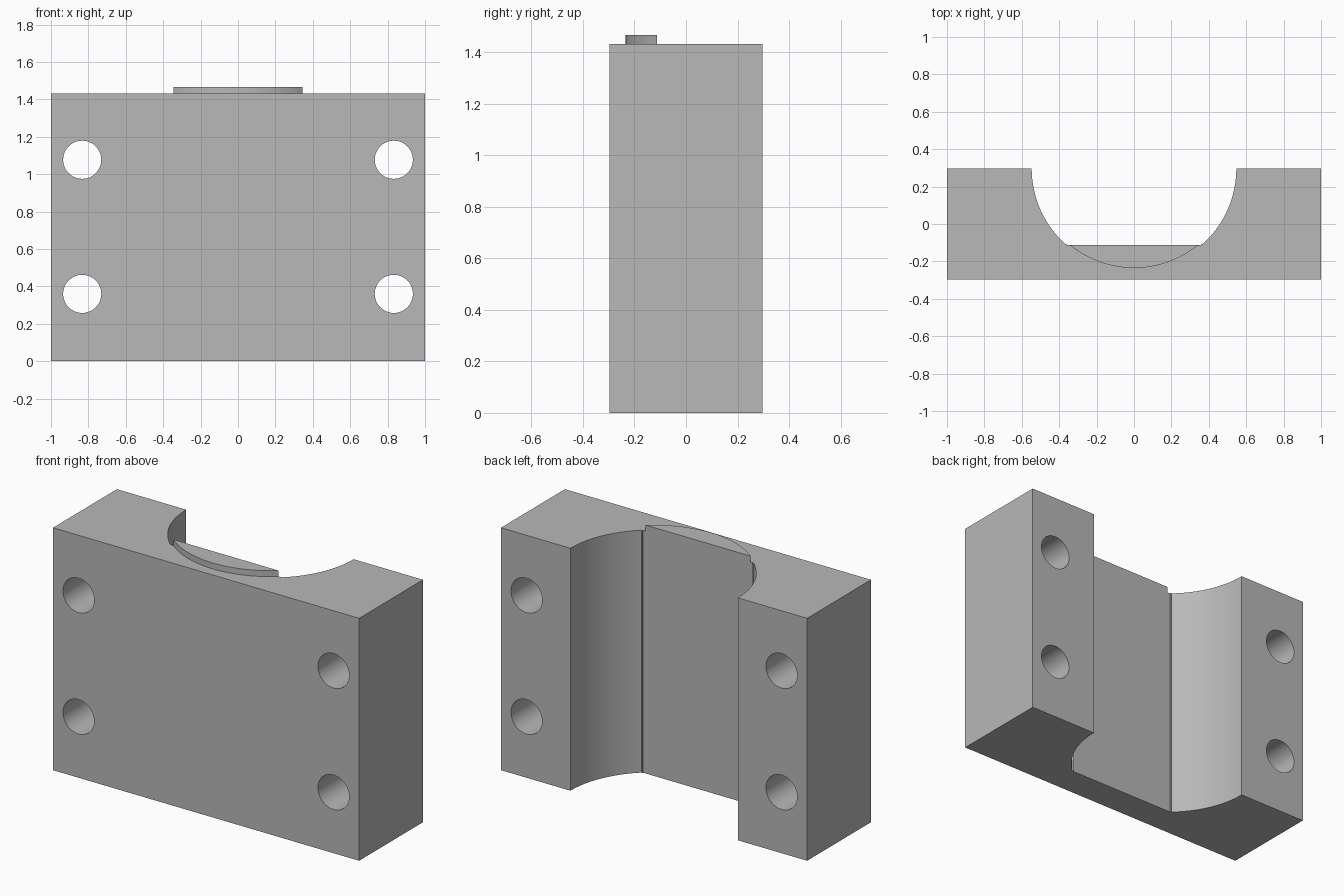
import bpy, bmesh, math

cube = bpy.data.objects.get("Cube")
if cube:
    bpy.data.objects.remove(cube, do_unlink=True)

grey = bpy.data.materials.new("plain_grey")
grey.use_nodes = True
COLOR = (0.48, 0.48, 0.48, 1)
grey.diffuse_color = COLOR
grey.node_tree.nodes["Principled BSDF"].inputs["Base Color"].default_value = COLOR

HALF_DEPTH, HEIGHT, TAB_TOP = 0.298, 1.432, 1.467
FLAT_Y = -0.112


def arc(radius, cy, start, end, steps):
    """Points on a circle centred on x = 0, angles in radians."""
    angles = [start + (end - start) * i / steps for i in range(steps + 1)]
    return [(radius * math.cos(a), cy + radius * math.sin(a)) for a in angles]


def prism(name, outline, z0, z1):
    """Extrude a flat outline upward from z0 to z1."""
    bm = bmesh.new()
    face = bm.faces.new([bm.verts.new((x, y, z0)) for x, y in outline])
    moved = bmesh.ops.extrude_face_region(bm, geom=[face])["geom"]
    verts = [v for v in moved if isinstance(v, bmesh.types.BMVert)]
    bmesh.ops.translate(bm, verts=verts, vec=(0, 0, z1 - z0))
    bmesh.ops.recalc_face_normals(bm, faces=bm.faces[:])
    mesh = bpy.data.meshes.new(name)
    bm.to_mesh(mesh)
    bm.free()
    mesh.materials.append(grey)
    obj = bpy.data.objects.new(name, mesh)
    bpy.context.collection.objects.link(obj)
    return obj


def activate(obj):
    bpy.ops.object.select_all(action='DESELECT')
    obj.select_set(True)
    bpy.context.view_layer.objects.active = obj


# Block with a round channel at the back that ends in a flat floor
BORE = 0.547
stop = -math.acos(0.367 / BORE)
right_half = [(1, -HALF_DEPTH), (1, HALF_DEPTH)]
right_half += arc(BORE, HALF_DEPTH, 0, stop, 24)
right_half += [(0.36, -0.103), (0.36, FLAT_Y)]
left_half = [(-x, y) for x, y in reversed(right_half)]
block = prism("clamp_block", right_half + left_half, 0, HEIGHT)

# Four bolt holes through the block
for x in (-0.833, 0.833):
    for z in (0.36, 1.077):
        bpy.ops.mesh.primitive_cylinder_add(
            vertices=48, radius=0.102, depth=1, location=(x, 0, z),
            rotation=(math.pi / 2, 0, 0))
        cutter = bpy.context.object
        cutter.name = "hole_cutter"
        cutter.hide_render = True
        cutter.data.materials.append(grey)
        activate(block)
        mod = block.modifiers.new("bolt_hole", 'BOOLEAN')
        mod.operation = 'DIFFERENCE'
        mod.solver = 'EXACT'
        mod.object = cutter
        bpy.ops.object.modifier_apply(modifier=mod.name)
        bpy.data.objects.remove(cutter, do_unlink=True)

# Raised lip on top, a thin circular segment
LIP = 0.542
LIP_Y = 0.307
half = math.acos((LIP_Y - FLAT_Y) / LIP)
lip = prism("raised_lip",
            arc(LIP, LIP_Y, -math.pi / 2 - half, -math.pi / 2 + half, 32),
            HEIGHT, TAB_TOP)

for obj in (block, lip):
    activate(obj)
    bpy.ops.object.shade_smooth_by_angle(angle=math.radians(30))
